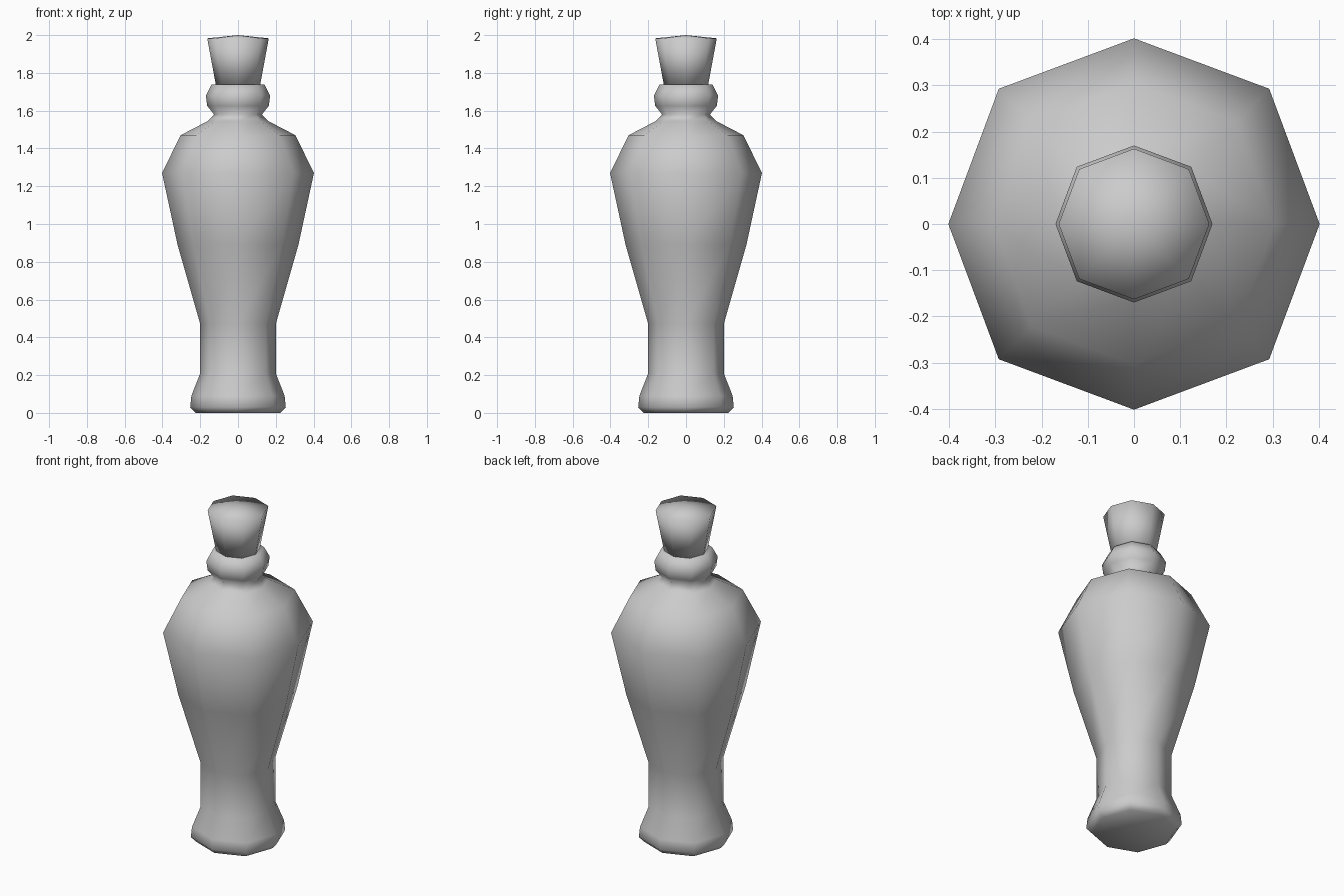
import bpy
import math

if "Cube" in bpy.data.objects:
    bpy.data.objects.remove(bpy.data.objects["Cube"])

SIDES = 8


def lathe(name, profile):
    """Spin an (r, z) profile into a closed smooth octagonal solid."""
    verts, faces = [], []
    for r, z in profile:
        for i in range(SIDES):
            a = 2 * math.pi * i / SIDES
            k = r * (1.03 if i % 2 else 1.0)  # corners on the diagonals sit slightly wider
            verts.append((k * math.cos(a), k * math.sin(a), z))
    for j in range(len(profile) - 1):
        for i in range(SIDES):
            n = (i + 1) % SIDES
            a, b = j * SIDES, (j + 1) * SIDES
            faces.append((a + i, a + n, b + n, b + i))
    return verts, faces, name


def build(name, profile, bottom_z, top_z):
    verts, faces, _ = lathe(name, profile)
    # centre points close both ends with shallow fans
    low, high = len(verts), len(verts) + 1
    verts += [(0, 0, bottom_z), (0, 0, top_z)]
    last = (len(profile) - 1) * SIDES
    for i in range(SIDES):
        n = (i + 1) % SIDES
        faces.append((low, n, i))
        faces.append((high, last + i, last + n))
    mesh = bpy.data.meshes.new(name)
    mesh.from_pydata(verts, [], faces)
    mesh.shade_smooth()
    obj = bpy.data.objects.new(name, mesh)
    bpy.context.collection.objects.link(obj)
    return obj


# Bottle: foot, waist, shoulder, neck and rolled lip
build("bottle", [
    (0.225, 0.0), (0.253, 0.03), (0.247, 0.09), (0.20, 0.21),
    (0.20, 0.47), (0.32, 0.89), (0.402, 1.27), (0.304, 1.47),
    (0.16, 1.545), (0.127, 1.58), (0.163, 1.625), (0.17, 1.68),
    (0.14, 1.738)], 0.0, 1.738)

# Flared stopper with a slightly domed top
build("stopper", [(0.117, 1.735), (0.163, 1.983)], 1.735, 2.0)
